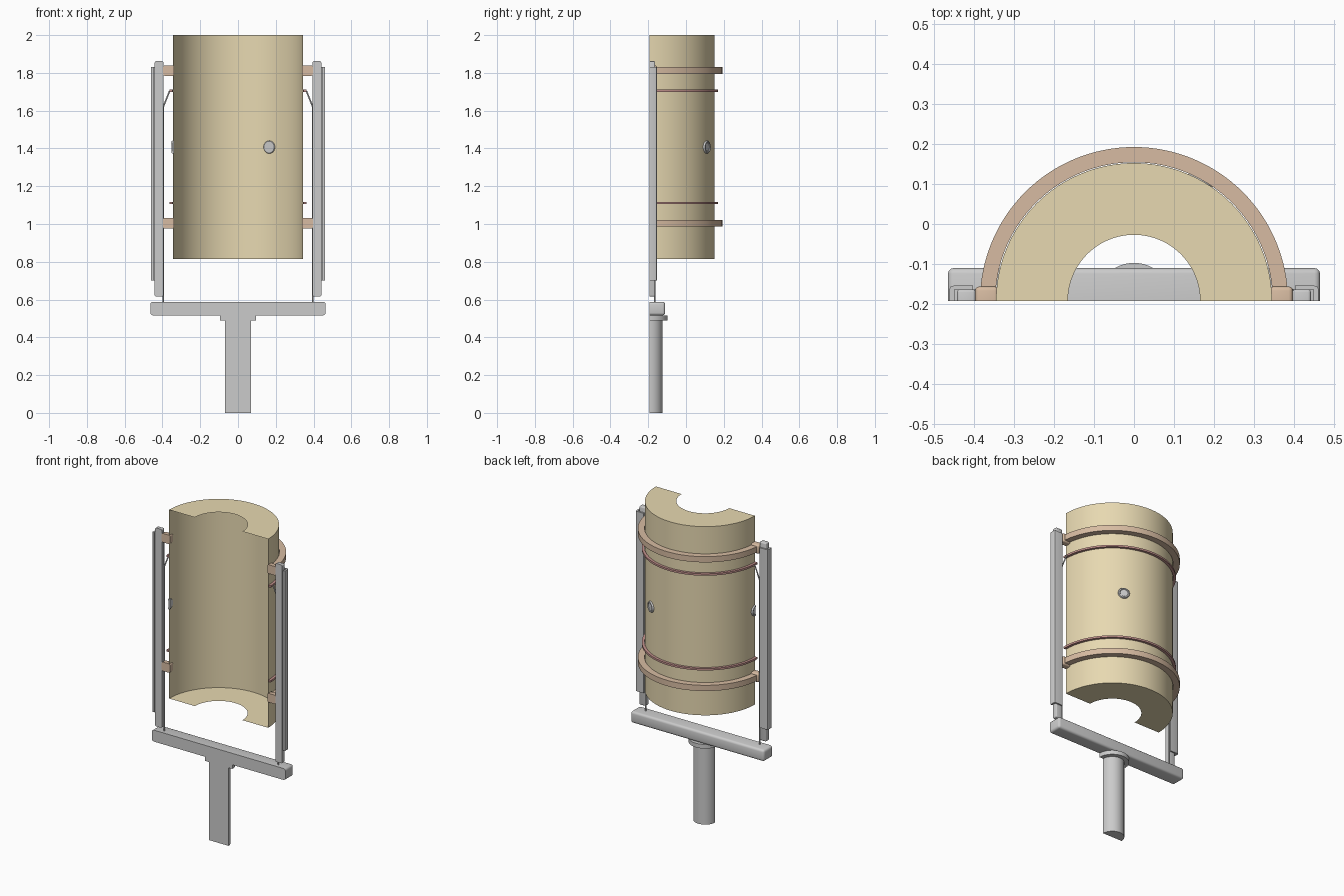
import bpy, bmesh, math
from mathutils import Vector, Matrix

if "Cube" in bpy.data.objects:
    bpy.data.objects.remove(bpy.data.objects["Cube"])

Y0 = -0.192          # section plane: the model is the back half of a whole
STEPS = 64


def material(name, rgb):
    m = bpy.data.materials.new(name)
    m.diffuse_color = (*rgb, 1)
    m.use_nodes = True
    m.node_tree.nodes["Principled BSDF"].inputs["Base Color"].default_value = m.diffuse_color
    return m


TAN = material("tan_shell", (0.80, 0.69, 0.44))
BROWN = material("brown_hoop", (0.68, 0.50, 0.36))
RED = material("red_hoop", (0.55, 0.29, 0.27))


def finish(bm, name, mat=None, recalc=True):
    if recalc:
        bmesh.ops.recalc_face_normals(bm, faces=bm.faces[:])
    me = bpy.data.meshes.new(name)
    bm.to_mesh(me)
    bm.free()
    ob = bpy.data.objects.new(name, me)
    bpy.context.collection.objects.link(ob)
    if mat:
        me.materials.append(mat)
    bpy.ops.object.select_all(action='DESELECT')
    ob.select_set(True)
    bpy.context.view_layer.objects.active = ob
    bpy.ops.object.shade_smooth_by_angle(angle=math.radians(35))
    return ob


def cut(bm):
    """Remove everything in front of the section plane and cap the cut."""
    r = bmesh.ops.bisect_plane(bm, geom=bm.verts[:] + bm.edges[:] + bm.faces[:],
                               plane_co=(0, Y0, 0), plane_no=(0, -1, 0), clear_outer=True)
    edges = [e for e in r['geom_cut'] if isinstance(e, bmesh.types.BMEdge)]
    if edges:
        bmesh.ops.holes_fill(bm, edges=edges, sides=0)


def half_lathe(name, profile, mat=None, solid=True):
    """Turn an (r, z) profile through half a circle behind the section plane."""
    bm = bmesh.new()
    rows = []
    for i in range(STEPS + 1):
        a = math.pi * i / STEPS
        rows.append([bm.verts.new((r * math.cos(a), Y0 + r * math.sin(a), z)) for r, z in profile])
    n = len(profile)
    for a, b in zip(rows, rows[1:]):
        for j in range(n if solid else n - 1):
            k = (j + 1) % n
            if profile[j][0] or profile[k][0]:
                bm.faces.new((a[j], b[j], b[k], a[k]))
    if solid:
        bm.faces.new(rows[0])
        bm.faces.new(rows[-1])
    bmesh.ops.remove_doubles(bm, verts=bm.verts[:], dist=1e-5)
    bmesh.ops.dissolve_degenerate(bm, edges=bm.edges[:], dist=1e-5)
    return finish(bm, name, mat)


def half_box(name, x, half_depth, z, bevel, mat=None):
    """Rounded box centred on the section plane, cut in half."""
    bm = bmesh.new()
    bmesh.ops.create_cube(bm, size=1)
    for v in bm.verts:
        v.co = Vector(((x[0] + x[1]) / 2 + v.co.x * (x[1] - x[0]),
                       Y0 + v.co.y * 2 * half_depth,
                       (z[0] + z[1]) / 2 + v.co.z * (z[1] - z[0])))
    bmesh.ops.bevel(bm, geom=bm.edges[:], offset=bevel, segments=3, profile=0.5, affect='EDGES')
    cut(bm)
    return finish(bm, name, mat)


# Thin drum shell with a ring-shaped cap at each end
half_lathe("drum_shell", [(0.165, 0.815), (0.344, 0.815), (0.344, 2.0), (0.165, 2.0)], TAN, False)

# Pole with collar, and the crossbar
half_lathe("pole", [(0, 0), (0.068, 0), (0.068, 0.49), (0.095, 0.49), (0.095, 0.516), (0, 0.516)])
half_box("crossbar", (-0.464, 0.464), 0.082, (0.516, 0.588), 0.014)

# Wide support hoops and narrow tension hoops
for label, zc, zn in (("upper", 1.812, 1.706), ("lower", 1.004, 1.111)):
    h = 0.018
    half_lathe(label + "_hoop", [(0.346, zc - h), (0.384, zc - h), (0.384, zc + h), (0.346, zc + h)], BROWN)
    h = 0.006
    half_lathe(label + "_thin_hoop", [(0.346, zn - h), (0.362, zn - h), (0.362, zn + h), (0.346, zn + h)], RED)
    for side, s in (("left", -1), ("right", 1)):
        half_box(f"{side}_{label}_clamp", sorted((s * 0.338, s * 0.396)), 0.036,
                 (zc - 0.028, zc + 0.028), 0.010, BROWN)

for side, s in (("left", -1), ("right", 1)):
    # Sliding inner post
    half_box(side + "_post", sorted((s * 0.395, s * 0.441)), 0.029, (0.616, 1.862), 0.007)

    # Outer channel, L-shaped after the cut
    bm = bmesh.new()
    d = 0.038
    prof = [(0.402, d - 0.009), (0.448, d - 0.009), (0.448, 0), (0.460, 0),
            (0.460, d - 0.008), (0.457, d - 0.002), (0.450, d), (0.402, d)]
    f = bm.faces.new([bm.verts.new((s * x, Y0 + y, 0.70)) for x, y in prof])
    ext = bmesh.ops.extrude_face_region(bm, geom=[f])['geom']
    bmesh.ops.translate(bm, vec=(0, 0, 1.13), verts=[v for v in ext if isinstance(v, bmesh.types.BMVert)])
    # keep the bottom end closed
    if not f.is_valid:
        bmesh.ops.holes_fill(bm, edges=bm.edges[:], sides=0)
    finish(bm, side + "_channel")

    # Tension wire from the crossbar up to the upper thin hoop
    cu = bpy.data.curves.new(side + "_wire", 'CURVE')
    cu.dimensions = '3D'
    cu.bevel_depth = 0.004
    cu.bevel_resolution = 2
    cu.use_fill_caps = True
    sp = cu.splines.new('POLY')
    pts = [(0.396, 0.58), (0.396, 1.62), (0.362, 1.704)]
    sp.points.add(len(pts) - 1)
    for p, (x, z) in zip(sp.points, pts):
        p.co = (s * x, Y0 + 0.026, z, 1)
    bpy.context.collection.objects.link(bpy.data.objects.new(side + "_wire", cu))

# Round vents in the shell: a disc with a raised rim
for label, deg in (("right", 61), ("left", 180)):
    bm = bmesh.new()
    prof = [(0, 0.005), (0.022, 0.005), (0.025, 0.009), (0.031, 0.008), (0.034, 0.003),
            (0.034, -0.003), (0.031, -0.006), (0, -0.006)]
    vs = [bm.verts.new((r, 0, z)) for r, z in prof]
    es = [bm.edges.new(p) for p in zip(vs, vs[1:])]
    bmesh.ops.spin(bm, geom=vs + es, cent=(0, 0, 0), axis=(0, 0, 1),
                   angle=2 * math.pi, steps=32, use_merge=False)
    bmesh.ops.remove_doubles(bm, verts=bm.verts[:], dist=1e-5)
    a = math.radians(deg)
    out = Vector((math.cos(a), math.sin(a), 0))
    place = (Matrix.Translation(Vector((0, Y0, 1.407)) + out * 0.344)
             @ out.to_track_quat('Z', 'Y').to_matrix().to_4x4())
    bmesh.ops.transform(bm, matrix=place, verts=bm.verts[:])
    if deg == 180:
        cut(bm)
    finish(bm, label + "_vent")
